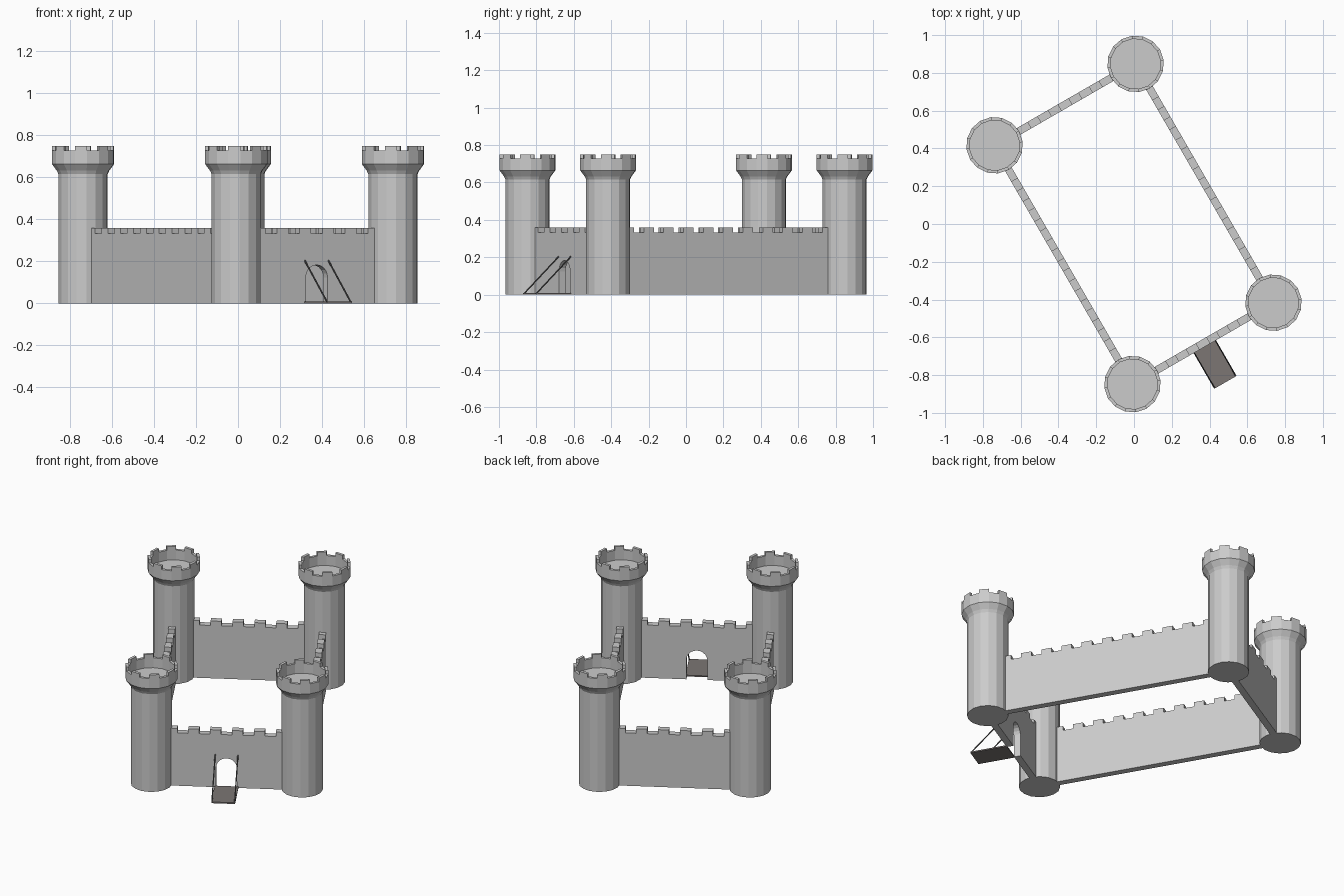
import bpy, bmesh
from math import sin, cos, pi, radians
from mathutils import Matrix, Vector

if "Cube" in bpy.data.objects:
    bpy.data.objects.remove(bpy.data.objects["Cube"])

HX, HY = 0.431, 0.73            # tower positions in the castle's own axes
R, THICK = 0.118, 0.04          # tower radius, wall thickness
TURN = Matrix.Rotation(radians(30), 4, 'Z')


def finish(name, bm, local=Matrix(), mat=None):
    bmesh.ops.recalc_face_normals(bm, faces=bm.faces)
    me = bpy.data.meshes.new(name)
    bm.to_mesh(me)
    bm.free()
    ob = bpy.data.objects.new(name, me)
    ob.matrix_world = TURN @ local
    if mat:
        me.materials.append(mat)
    bpy.context.collection.objects.link(ob)
    return ob


def material(name, rgb):
    m = bpy.data.materials.new(name)
    m.diffuse_color = (*rgb, 1)
    m.use_nodes = True
    m.node_tree.nodes["Principled BSDF"].inputs["Base Color"].default_value = m.diffuse_color
    return m


def tower(name, x, y, sides=16):
    # turned profile: shaft, flared corbel, parapet, sunken roof
    prof = [(R, 0), (R, 0.615), (0.126, 0.632), (0.15, 0.664),
            (0.15, 0.727), (0.133, 0.727), (0.133, 0.665)]
    bm = bmesh.new()
    rings = [[bm.verts.new((r * cos(2 * pi * i / sides), r * sin(2 * pi * i / sides), z))
              for i in range(sides)] for r, z in prof]
    merlons = []
    for k in range(len(prof) - 1):
        for i in range(sides):
            j = (i + 1) % sides
            f = bm.faces.new((rings[k][i], rings[k][j], rings[k + 1][j], rings[k + 1][i]))
            if k == 4 and i % 2 == 0:
                merlons.append(f)
    bm.faces.new(rings[0][::-1])
    bm.faces.new(rings[-1])
    # raise every second parapet segment into a merlon
    top = bmesh.ops.extrude_discrete_faces(bm, faces=merlons)['faces']
    bmesh.ops.translate(bm, verts=list({v for f in top for v in f.verts}), vec=(0, 0, 0.023))
    finish(name, bm, Matrix.Translation((x, y, 0)))


def wall(name, length, periods, local, gate=False):
    # crenellated outline, optionally with an arched gateway, given thickness
    half, low, high = length / 2, 0.332, 0.36
    step = (length - 2 * R) / periods
    pts = [(-half, 0)]
    if gate:
        pts += [(-0.06, 0)]
        pts += [(0.06 * cos(pi - pi * i / 10), 0.123 + 0.06 * sin(pi - pi * i / 10))
                for i in range(11)]
        pts += [(0.06, 0)]
    pts += [(half, 0), (half, high)]
    for i in reversed(range(periods)):
        c = -half + R + (i + 0.5) * step
        a, b = c + step / 4, c - step / 4
        pts += [(a, high), (a, low), (b, low), (b, high)]
    pts.append((-half, high))
    bm = bmesh.new()
    face = bm.faces.new([bm.verts.new((x, -THICK / 2, z)) for x, z in pts])
    back = bmesh.ops.extrude_face_region(bm, geom=[face], use_keep_orig=True)['geom']
    bmesh.ops.translate(bm, verts=[g for g in back if isinstance(g, bmesh.types.BMVert)],
                        vec=(0, THICK, 0))
    finish(name, bm, local)


# corner towers
for nx, sx in (("left", -1), ("right", 1)):
    for ny, sy in (("front", -1), ("back", 1)):
        tower(f"{ny}_{nx}_tower", sx * HX, sy * HY)

# curtain walls
quarter = Matrix.Rotation(pi / 2, 4, 'Z')
wall("front_wall", 2 * HX, 5, Matrix.Translation((0, -HY, 0)), gate=True)
wall("back_wall", 2 * HX, 5, Matrix.Translation((0, HY, 0)))
wall("left_wall", 2 * HY, 10, Matrix.Translation((-HX, 0, 0)) @ quarter)
wall("right_wall", 2 * HY, 10, Matrix.Translation((HX, 0, 0)) @ quarter)

# drawbridge
wood = material("wood", (0.2, 0.18, 0.175))
iron = material("iron", (0.1, 0.1, 0.1))
face_y = -HY - THICK / 2
bm = bmesh.new()
bmesh.ops.create_cube(bm, size=1, matrix=Matrix.Translation((0, face_y - 0.108, 0.004))
                      @ Matrix.Diagonal((0.136, 0.22, 0.008, 1)))
finish("drawbridge", bm, mat=wood)

# chains from the bridge's outer end up to the wall
for side, sx in (("left", -1), ("right", 1)):
    a = Vector((sx * 0.065, face_y - 0.212, 0.006))
    b = Vector((sx * 0.065, face_y + 0.005, 0.207))
    d = b - a
    bm = bmesh.new()
    bmesh.ops.create_cone(bm, cap_ends=True, segments=6, radius1=0.004, radius2=0.004,
                          depth=d.length)
    finish(f"{side}_chain", bm, Matrix.Translation((a + b) / 2)
           @ d.to_track_quat('Z', 'Y').to_matrix().to_4x4(), iron)
